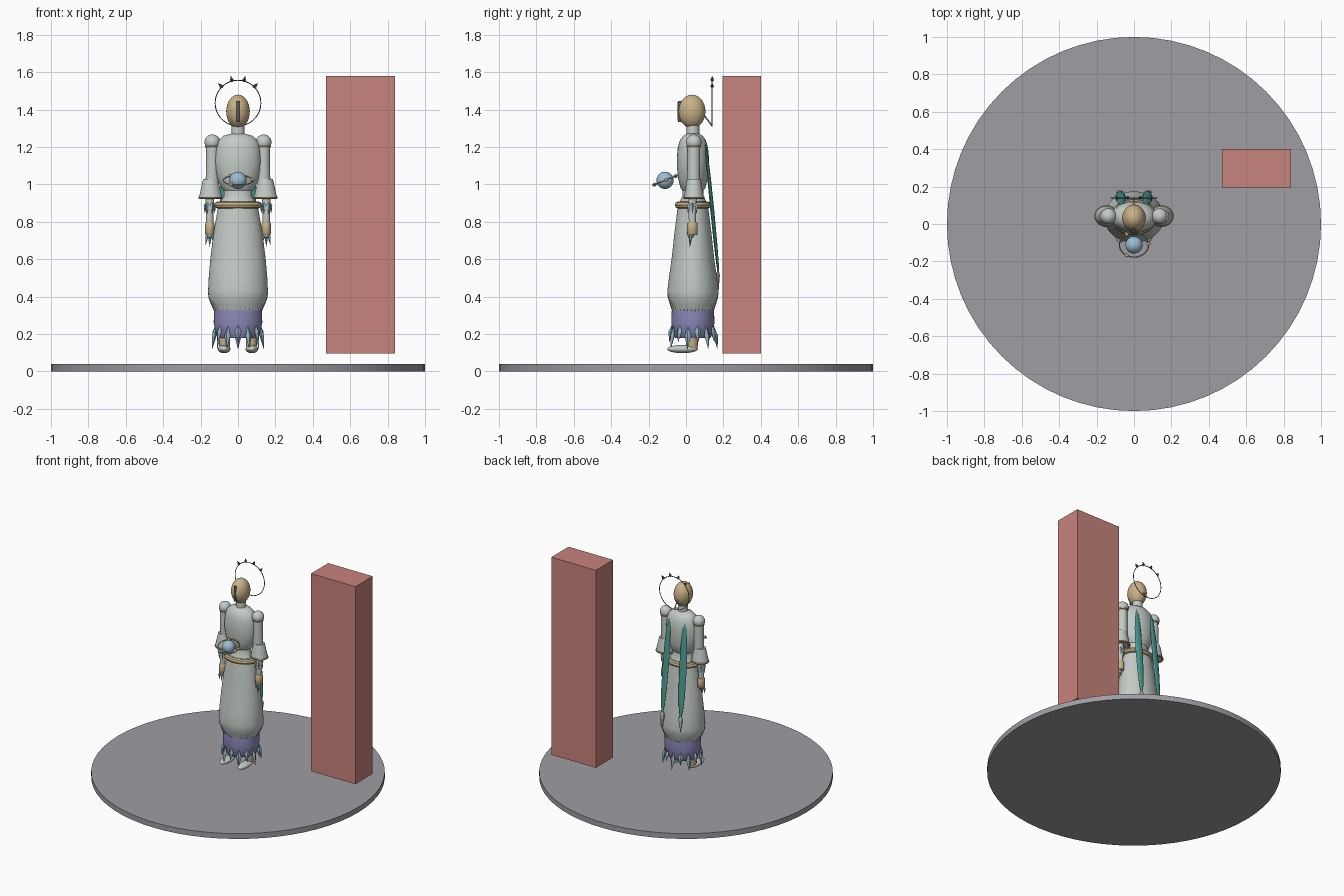
import bpy, bmesh, math
from mathutils import Matrix, Vector

if "Cube" in bpy.data.objects:
    bpy.data.objects.remove(bpy.data.objects["Cube"])

COLOURS = {
    "stone grey": (0.34, 0.34, 0.37), "brick red": (0.58, 0.23, 0.20),
    "pale cloth": (0.55, 0.60, 0.57), "warm tan": (0.58, 0.44, 0.24),
    "soft violet": (0.27, 0.26, 0.50), "orb blue": (0.34, 0.52, 0.64),
    "crystal blue": (0.30, 0.46, 0.53), "teal": (0.07, 0.31, 0.27),
    "dark steel": (0.10, 0.11, 0.12),
}
MATS = {}
for n, c in COLOURS.items():
    MATS[n] = bpy.data.materials.new(n)
    MATS[n].diffuse_color = (*c, 1)


def finish(bm, name, mat, loc=(0, 0, 0), rot=None, smooth=True):
    """Turn a bmesh into a named, coloured object."""
    bmesh.ops.recalc_face_normals(bm, faces=bm.faces)
    me = bpy.data.meshes.new(name)
    bm.to_mesh(me)
    bm.free()
    if smooth:
        me.shade_smooth()
        me.set_sharp_from_angle(angle=math.radians(40))
    me.materials.append(MATS[mat])
    ob = bpy.data.objects.new(name, me)
    bpy.context.collection.objects.link(ob)
    m = Matrix.Translation(loc)
    ob.matrix_world = m @ rot.to_4x4() if rot else m
    return ob


def lathe(name, mat, rows, loc=(0, 0, 0), seg=32, rot=None, smooth=True, pleat=None):
    """Stack elliptical sections (rx, ry, z), capped at both ends."""
    bm = bmesh.new()
    rings = []
    for i, (rx, ry, z) in enumerate(rows):
        ring = []
        for k in range(seg):
            a = math.tau * k / seg
            f = 1 + (pleat[i] * (1 if k % 2 else -1) if pleat else 0)
            ring.append(bm.verts.new((rx * f * math.cos(a), ry * f * math.sin(a), z)))
        rings.append(ring)
    for lo, hi in zip(rings, rings[1:]):
        for k in range(seg):
            j = (k + 1) % seg
            bm.faces.new((lo[k], lo[j], hi[j], hi[k]))
    bm.faces.new(rings[0][::-1])
    bm.faces.new(rings[-1])
    bmesh.ops.remove_doubles(bm, verts=bm.verts, dist=1e-6)
    return finish(bm, name, mat, loc, rot, smooth)


def ball(name, mat, loc, r, rot=None):
    bm = bmesh.new()
    bmesh.ops.create_uvsphere(bm, u_segments=32, v_segments=16, radius=1)
    bmesh.ops.scale(bm, vec=r, verts=bm.verts)
    return finish(bm, name, mat, loc, rot)


def box(name, mat, lo, hi):
    bm = bmesh.new()
    bmesh.ops.create_cube(bm, size=1)
    bmesh.ops.scale(bm, vec=Vector(hi) - Vector(lo), verts=bm.verts)
    return finish(bm, name, mat, (Vector(lo) + Vector(hi)) / 2, smooth=False)


def hoop(name, mat, loc, rx, ry, thick, rot=None, seg=48):
    """Elliptical torus lying in its local xy plane."""
    bm = bmesh.new()
    g = [[bm.verts.new(((rx + thick * math.cos(b)) * math.cos(a),
                        (ry + thick * math.cos(b)) * math.sin(a), thick * math.sin(b)))
          for b in (math.tau * j / 8 for j in range(8))]
         for a in (math.tau * i / seg for i in range(seg))]
    for i in range(seg):
        for j in range(8):
            p, q, k = g[i], g[(i + 1) % seg], (j + 1) % 8
            bm.faces.new((p[j], q[j], q[k], p[k]))
    return finish(bm, name, mat, loc, rot)


def spike(name, mat, loc, direction, length, r, neck=0.3, seg=4, flat=1.0):
    """Faceted shard starting at loc and pointing along direction."""
    rot = Vector(direction).to_track_quat('Z', 'Y').to_matrix()
    return lathe(name, mat, [(0, 0, 0), (r, r * flat, length * neck), (0, 0, length)],
                 loc, seg, rot, False)


# Base disc and tall slab
lathe("base_disc", "stone grey", [(1, 1, 0), (1, 1, 0.04)], seg=64)
box("tall_slab", "brick red", (0.47, 0.195, 0.095), (0.84, 0.40, 1.58))

CY = 0.037  # depth of the figure's axis

# Gown: pleated hem, tapered skirt, underskirt
lathe("skirt", "pale cloth",
      [(0.124, 0.108, 0.32), (0.141, 0.120, 0.355), (0.158, 0.134, 0.395), (0.160, 0.137, 0.43),
       (0.156, 0.127, 0.51), (0.147, 0.113, 0.61), (0.131, 0.099, 0.74),
       (0.110, 0.084, 0.86), (0.100, 0.077, 0.91)], (0, CY, 0), 72,
      pleat=[0.025, 0.018, 0.006, 0, 0, 0, 0, 0, 0])
lathe("underskirt", "soft violet",
      [(0.105, 0.095, 0.18), (0.118, 0.105, 0.20), (0.130, 0.115, 0.26), (0.128, 0.113, 0.33)],
      (0, CY, 0), 48)
hoop("belt", "warm tan", (0, CY, 0.89), 0.108, 0.078, 0.019)

# Torso, waist and neck
lathe("waist", "pale cloth", [(0.098, 0.075, 0.90), (0.074, 0.055, 0.94), (0.080, 0.058, 1.0)], (0, CY, 0))
lathe("torso", "pale cloth",
      [(0.0, 0.0, 0.945), (0.06, 0.045, 0.952), (0.088, 0.066, 0.98), (0.112, 0.079, 1.03),
       (0.124, 0.085, 1.09), (0.125, 0.086, 1.14), (0.119, 0.081, 1.195), (0.105, 0.070, 1.235),
       (0.078, 0.052, 1.26), (0.035, 0.032, 1.272), (0, 0, 1.273)], (0, CY, 0))
lathe("neck", "pale cloth", [(0.036, 0.036, 1.25), (0.034, 0.034, 1.32)], (0, CY, 0), 24)

# Head with dark face slit
ball("head", "warm tan", (0, 0.032, 1.39), (0.063, 0.072, 0.09))
lathe("face_slit", "dark steel",
      [(0.007, 0.010, 1.335), (0.009, 0.012, 1.345), (0.009, 0.012, 1.435), (0.007, 0.010, 1.445)],
      (0, -0.033, 0), 12)

# Halo ring, its strut and four crown spikes
face_back = Matrix.Rotation(math.pi / 2, 3, 'X')
hoop("halo", "dark steel", (0, 0.14, 1.435), 0.122, 0.122, 0.0025, face_back, 64)
strut = Vector((0, 0.14, 1.312)) - Vector((0, 0.09, 1.38))
lathe("halo_strut", "warm tan", [(0.004, 0.004, 0), (0.004, 0.004, strut.length)],
      (0, 0.09, 1.38), 8, strut.to_track_quat('Z', 'Y').to_matrix())
for deg in (-45, -15, 15, 45):
    d = Vector((math.sin(math.radians(deg)), 0, math.cos(math.radians(deg))))
    spike("halo_spike", "dark steel", Vector((0, 0.14, 1.435)) + d * 0.115, d, 0.036, 0.010, 0.35, 8)

# Floating orb with tilted ring and beads
ORB = Vector((0, -0.112, 1.022))
tilt = Matrix.Rotation(math.radians(22), 3, 'X')
ball("orb", "orb blue", ORB, (0.046,) * 3)
hoop("orb_ring", "warm tan", ORB, 0.078, 0.070, 0.0035, tilt)
for deg in (5, 120, 240):
    a = math.radians(deg)
    ball("orb_bead", "warm tan", ORB + tilt @ Vector((0.078 * math.cos(a), 0.070 * math.sin(a), 0)),
         (0.010,) * 3)

for s in (-1, 1):
    # Shoulder, upper arm, bell sleeve
    x, ay = 0.137 * s, 0.042
    ball("shoulder", "pale cloth", (x, ay, 1.225), (0.042,) * 3)
    hoop("shoulder_band", "warm tan", (x, ay, 1.203), 0.032, 0.032, 0.007, seg=32)
    lathe("upper_arm", "pale cloth", [(0.036, 0.034, 1.0), (0.033, 0.033, 1.21)], (x, ay, 0), 24)
    sx = 0.147 * s
    lathe("bell_sleeve", "pale cloth",
          [(0.062, 0.054, 0.93), (0.055, 0.048, 0.96), (0.044, 0.040, 1.01), (0.038, 0.036, 1.03)],
          (sx, ay, 0))
    hoop("sleeve_trim", "warm tan", (sx, ay, 0.93), 0.058, 0.051, 0.007)
    # Forearm with crystal collar, cuff and clawed hand
    hx, hy = 0.151 * s, 0.034
    lathe("forearm", "pale cloth", [(0.018, 0.018, 0.78), (0.024, 0.024, 0.93)], (hx, hy, 0), 20)
    for k in range(6):
        a = math.tau * k / 6
        o = Vector((math.cos(a), math.sin(a), 0))
        spike("arm_crystal", "crystal blue", Vector((hx, hy, 0.908)) + o * 0.020,
              o * 0.12 + Vector((0, 0, -1)), 0.065, 0.010)
    lathe("cuff", "warm tan", [(0.021, 0.024, 0.73), (0.025, 0.028, 0.735),
                               (0.025, 0.028, 0.79), (0.020, 0.022, 0.80)], (hx, hy, 0), 20)
    ball("palm", "crystal blue", (hx, hy - 0.008, 0.73), (0.017, 0.016, 0.018))
    for k in (-1, 0, 1):
        spike("claw", "crystal blue", (hx + 0.014 * k, hy - 0.010, 0.738), (0.12 * k, -0.05, -1),
              0.072 - 0.010 * abs(k), 0.009)
    # Leg and foot
    lathe("leg", "warm tan", [(0.026, 0.028, 0.12), (0.030, 0.033, 0.15), (0.030, 0.033, 0.22)],
          (0.072 * s, 0.032, 0), 20)
    ball("foot", "pale cloth", (0.074 * s, -0.018, 0.12), (0.034, 0.082, 0.022))
    # Back ribbon with a pale tip, hanging down from the shoulder blade
    top, low = Vector((0.066 * s, 0.105, 1.22)), Vector((0.076 * s, 0.172, 0.54))
    d = low - top
    aim = d.to_track_quat('Z', 'Y').to_matrix()
    rows = [(0, 0, 0), (0.016, 0.006, 0.06), (0.025, 0.009, 0.18), (0.028, 0.010, 0.36),
            (0.025, 0.009, 0.52), (0.016, 0.007, 0.64), (0.007, 0.005, d.length)]
    lathe("back_ribbon", "teal", rows, top, 12, aim)
    spike("ribbon_tip", "pale cloth", low - d.normalized() * 0.02, (0, 0.02, -1),
          0.15, 0.020, 0.3, 8, 0.5)

# Crystal fringe around the underskirt, alternating long and short
N = 14
for k in range(N):
    a = math.tau * k / N - math.pi / 2
    o = Vector((math.cos(a), math.sin(a), 0))
    long = k % 2
    p = Vector((0.122 * o.x, CY + 0.112 * o.y, 0.245 if long else 0.25))
    spike("hem_crystal", "crystal blue", p, o * 0.16 + Vector((0, 0, -1)),
          0.13 if long else 0.095, 0.018, 0.42, 4, 0.7)

for m in bpy.data.materials:
    if m.users and not m.is_grease_pencil:
        m.use_nodes = True
        m.node_tree.nodes["Principled BSDF"].inputs["Base Color"].default_value = m.diffuse_color
